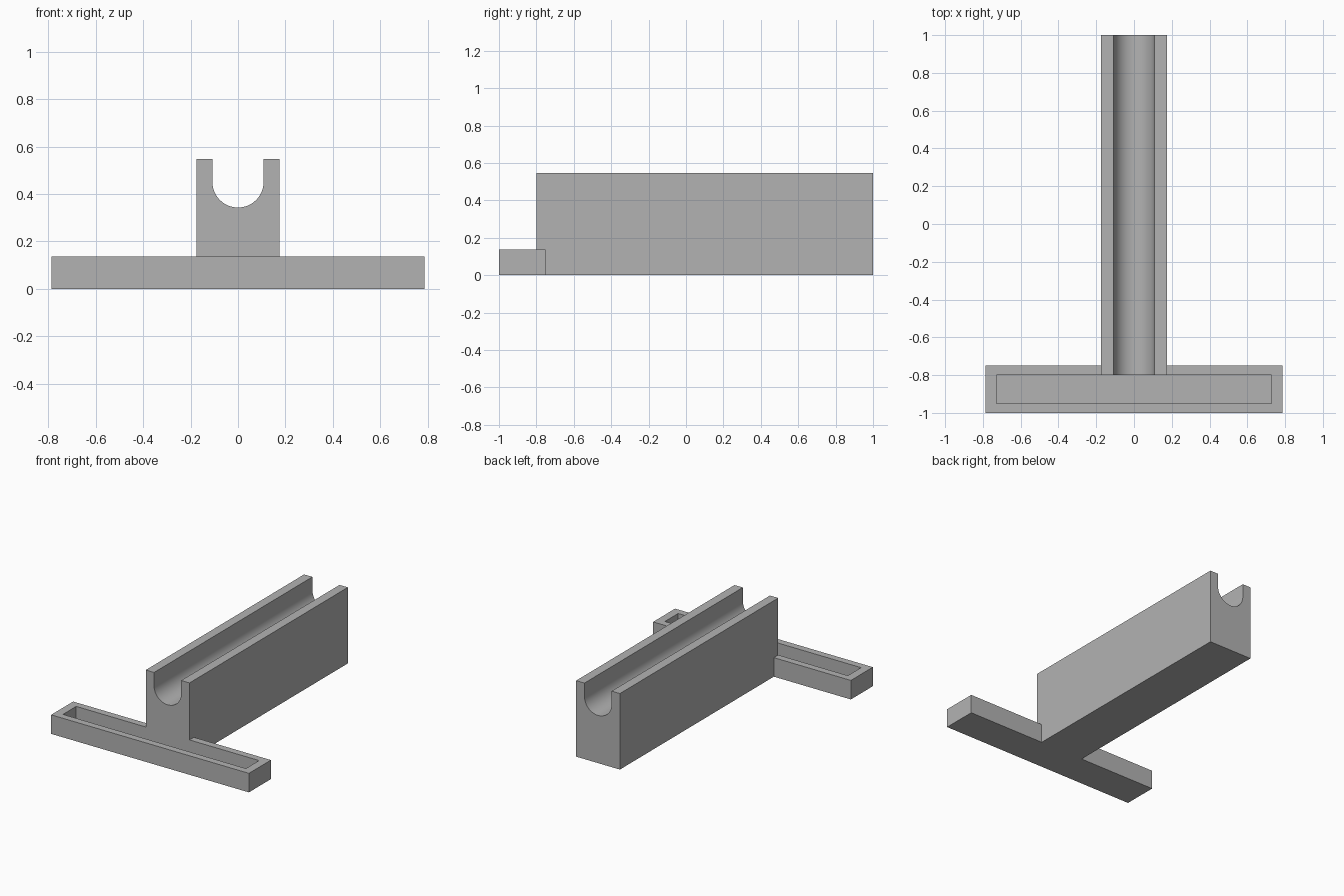
import bpy
import bmesh
import math

cube = bpy.data.objects.get("Cube")
if cube:
    bpy.data.objects.remove(cube, do_unlink=True)

grey = bpy.data.materials.new("plain_grey")
grey.use_nodes = True
colour = (0.45, 0.45, 0.45, 1)
grey.diffuse_color = colour
grey.node_tree.nodes["Principled BSDF"].inputs["Base Color"].default_value = colour


def extrude_profile(name, points, axis, start, end):
    """Solid from a closed 2D profile: (x, z) along y, or (x, y) along z."""
    def place(a, b, depth):
        return (a, depth, b) if axis == "y" else (a, b, depth)

    bm = bmesh.new()
    face = bm.faces.new([bm.verts.new(place(a, b, start)) for a, b in points])
    swept = bmesh.ops.extrude_face_region(bm, geom=[face])["geom"]
    verts = [g for g in swept if isinstance(g, bmesh.types.BMVert)]
    bmesh.ops.translate(bm, verts=verts, vec=place(0, 0, end - start))
    bmesh.ops.recalc_face_normals(bm, faces=bm.faces)
    mesh = bpy.data.meshes.new(name)
    bm.to_mesh(mesh)
    bm.free()
    mesh.materials.append(grey)
    obj = bpy.data.objects.new(name, mesh)
    bpy.context.collection.objects.link(obj)
    return obj


def rectangle(half_x, y0, y1):
    return [(-half_x, y0), (half_x, y0), (half_x, y1), (-half_x, y1)]


def combine(target, other, operation):
    """Apply a boolean and discard the second solid."""
    mod = target.modifiers.new(operation, "BOOLEAN")
    mod.object, mod.operation, mod.solver = other, operation, "EXACT"
    bpy.context.view_layer.objects.active = target
    bpy.ops.object.modifier_apply(modifier=mod.name)
    bpy.data.objects.remove(other, do_unlink=True)


# Long rail with a round-bottomed channel along its top
half, top, radius, centre = 0.174, 0.547, 0.108, 0.451
steps = 32
arc = [(radius * math.cos(math.pi * i / steps),
        centre - radius * math.sin(math.pi * i / steps)) for i in range(steps + 1)]
profile = [(-half, 0), (half, 0), (half, top), (radius, top)] + arc
profile += [(-radius, top), (-half, top)]
rail = extrude_profile("channel_rail", profile, "y", -0.8, 1.0)

# Cross bar with an open pocket, joined to the front of the rail
bar = extrude_profile("cross_bar", rectangle(0.787, -1.0, -0.75), "z", 0, 0.137)
pocket = extrude_profile("pocket_cutter", rectangle(0.728, -0.95, -0.8), "z", 0.045, 0.3)
combine(bar, pocket, "DIFFERENCE")
combine(rail, bar, "UNION")
rail.name = "channel_rail_and_cross_bar"

# Smooth only the channel curve
bpy.ops.object.select_all(action="DESELECT")
rail.select_set(True)
bpy.context.view_layer.objects.active = rail
bpy.ops.object.shade_smooth_by_angle(angle=math.radians(30))
